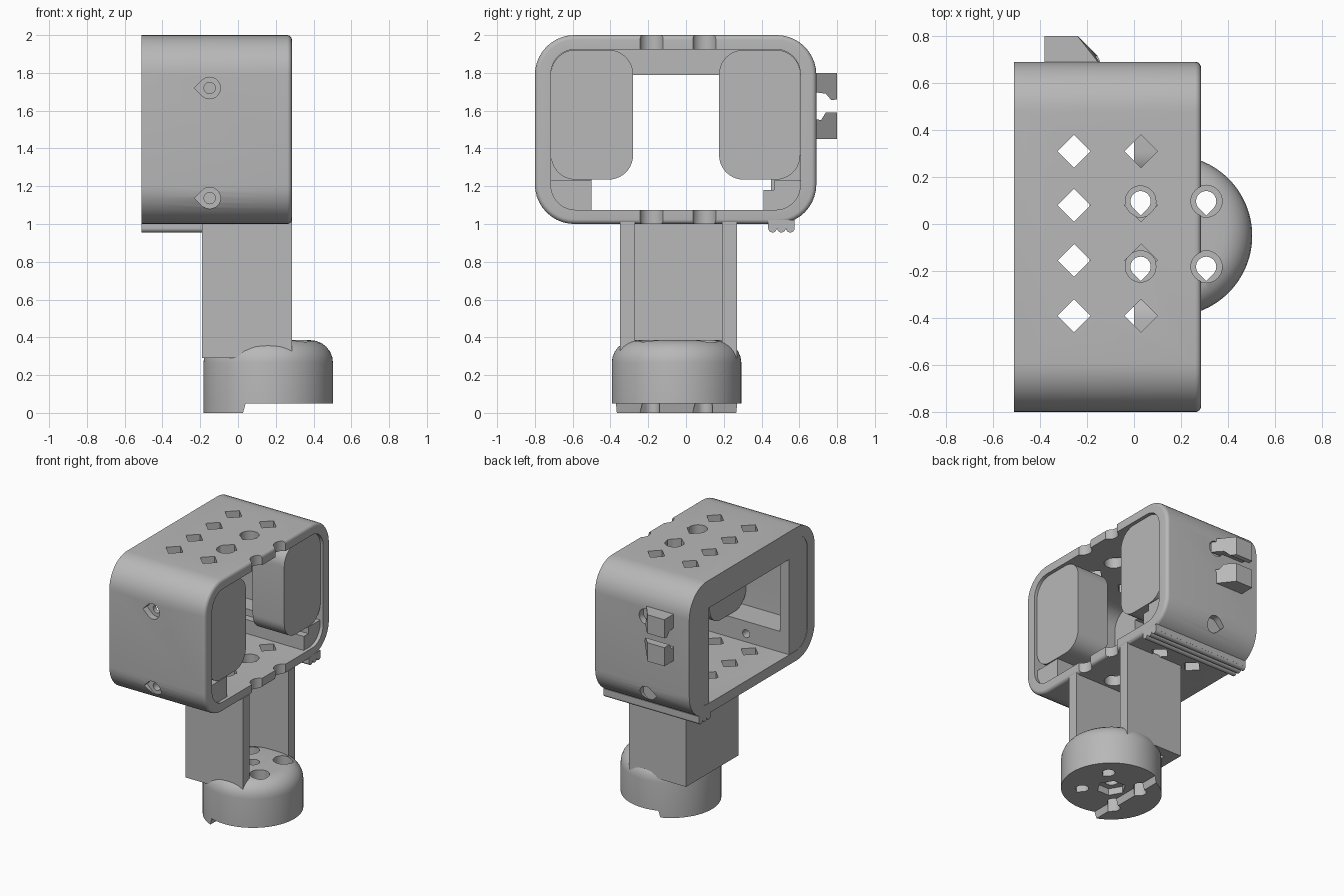
import bpy, bmesh
from math import sin, cos, pi, radians

if "Cube" in bpy.data.objects:
    bpy.data.objects.remove(bpy.data.objects["Cube"])

grey = bpy.data.materials.new("plain grey")
grey.use_nodes = True
colour = (0.48, 0.48, 0.48, 1)
grey.diffuse_color = colour
grey.node_tree.nodes["Principled BSDF"].inputs["Base Color"].default_value = colour


def prism(name, outline, lo, hi, axis="x", round_ends=(0, 0)):
    """Extrude a 2D outline along an axis, with optional rounding of each end."""
    place = {"x": lambda a, b, t: (t, a, b),
             "y": lambda a, b, t: (a, t, b),
             "z": lambda a, b, t: (a, b, t)}[axis]
    bm = bmesh.new()
    rings = [[bm.verts.new(place(a, b, t)) for a, b in outline] for t in (lo, hi)]
    caps = [bm.faces.new(ring) for ring in rings]
    n = len(outline)
    for i in range(n):
        j = (i + 1) % n
        bm.faces.new((rings[0][i], rings[0][j], rings[1][j], rings[1][i]))
    for edges, size in zip([list(c.edges) for c in caps], round_ends):
        if size:
            bmesh.ops.bevel(bm, geom=edges, offset=size, segments=6, profile=0.5,
                            affect="EDGES", clamp_overlap=True)
    bmesh.ops.recalc_face_normals(bm, faces=bm.faces)
    mesh = bpy.data.meshes.new(name)
    bm.to_mesh(mesh)
    bm.free()
    mesh.materials.append(grey)
    obj = bpy.data.objects.new(name, mesh)
    bpy.context.collection.objects.link(obj)
    return obj


def box(name, x, y, z):
    return prism(name, rect(*y, *z), *x)


def rect(a0, a1, b0, b1):
    return [(a0, b0), (a1, b0), (a1, b1), (a0, b1)]


def circle(a, b, r, n=32):
    return [(a + r * cos(2 * pi * i / n), b + r * sin(2 * pi * i / n)) for i in range(n)]


def teardrop(a, b, r, turn):
    """Circle with one side drawn out to a right-angled point."""
    pts = [(1.41 * r, 0)]
    pts += [(r * cos(t), r * sin(t)) for t in [pi / 4 + i * pi / 16 for i in range(25)]]
    c, s = cos(turn), sin(turn)
    return [(a + c * u - s * v, b + s * u + c * v) for u, v in pts]


def rounded(a0, a1, b0, b1, r, n=10):
    corners = [(a1 - r, b1 - r), (a0 + r, b1 - r), (a0 + r, b0 + r), (a1 - r, b0 + r)]
    return [(a + r * cos(pi / 2 * (q + i / n)), b + r * sin(pi / 2 * (q + i / n)))
            for q, (a, b) in enumerate(corners) for i in range(n + 1)]


def cut(target, cutters):
    for cutter in cutters:
        cutter.hide_render = True
        mod = target.modifiers.new("cut", "BOOLEAN")
        mod.operation, mod.solver, mod.object = "DIFFERENCE", "EXACT", cutter
    bpy.context.view_layer.update()
    deps = bpy.context.evaluated_depsgraph_get()
    mesh = bpy.data.meshes.new_from_object(target.evaluated_get(deps))
    target.modifiers.clear()
    target.data = mesh
    for cutter in cutters:
        bpy.data.objects.remove(cutter)


X0, X1 = -0.51, 0.285
parts = []

# Hollow frame with rounded rims
frame = prism("frame", rounded(-0.8, 0.69, 1, 2, 0.21), X0, X1, "x", (0.025, 0.025))
cutters = [prism("bore", rounded(-0.715, 0.605, 1.075, 1.925, 0.13), -1, 1)]
# Diamond vents and round screw holes through the roof and floor
for x in (-0.255, 0.03):
    for y in (0.31, 0.08, -0.155, -0.39):
        cutters.append(prism("vent", circle(x, y, 0.07, 4), 0.9, 2.1, "z"))
screw_spots = [(x, y) for x in (0.028, 0.307) for y in (0.097, -0.182)]
for x, y in screw_spots:
    cutters.append(prism("screw_hole", circle(x, y, 0.065), 0.9, 2.1, "z"))
# Pointed screw sockets in the front and back walls
for z in (1.72, 1.137):
    for lo, hi in ((-0.9, -0.75), (0.64, 0.75)):
        cutters.append(prism("socket", teardrop(-0.15, z, 0.057, pi), lo, hi, "y"))
    cutters.append(prism("pilot", circle(-0.15, z, 0.03), -0.9, -0.6, "y"))
cut(frame, cutters)
parts.append(frame)

# Thick corner blocks along the floor
front_block = prism("front_corner_block", rect(-0.73, -0.5, 1.06, 1.23), X0 + 0.03, X1 - 0.025)
cut(front_block, [prism("pilot", circle(-0.15, 1.137, 0.03), -0.9, -0.4, "y")])
latch_block = prism("back_corner_block", [(0.41, 1.06), (0.62, 1.06), (0.62, 1.23),
                    (0.465, 1.23), (0.465, 1.18), (0.41, 1.18)], X0 + 0.03, X1 - 0.025)
parts += [front_block, latch_block]

# Retaining lip around the right opening
lip = prism("retaining_lip", rounded(-0.74, 0.63, 1.06, 1.94, 0.14), X0 + 0.003, X0 + 0.08)
cut(lip, [box("lip_opening", (-1, 0), (-0.5, 0.45), (0.9, 1.79))])
parts.append(lip)

# Two rounded panels in the left opening
for name, y0, y1 in (("front_panel", -0.715, -0.28), ("back_panel", 0.175, 0.605)):
    parts.append(prism(name, rounded(y0, y1, 1.235, 1.922, 0.13), 0, 0.262))

# Hooked clips on the back wall, tapering toward the tip
upper = [(0.66, 1.8), (0.8, 1.8), (0.8, 1.66), (0.77, 1.655), (0.74, 1.69), (0.66, 1.7)]
lower = [(0.66, 1.45), (0.8, 1.45), (0.8, 1.59), (0.74, 1.59), (0.715, 1.55), (0.66, 1.56)]
for name, outline in (("upper_clip", upper), ("lower_clip", lower)):
    clip = prism(name, outline, -0.38, -0.13)
    for v in clip.data.vertices:
        if v.co.x > -0.2:
            v.co.x -= max(0, v.co.y - 0.69)
    parts.append(clip)

# Grip ridges under the floor
parts.append(box("ridge_base", (X0, X1), (0.435, 0.575), (0.975, 1.02)))
for i in range(3):
    parts.append(prism("grip_ridge", circle(0.458 + 0.047 * i, 0.978, 0.023, 16), X0, X1))

# Channel-shaped post, open on the left
channel = [(-0.19, -0.35), (X1, -0.35), (X1, -0.27), (-0.11, -0.27),
           (-0.11, 0.19), (X1, 0.19), (X1, 0.27), (-0.19, 0.27)]
parts.append(prism("post", channel, 0.29, 1.01, "z"))

# Round base with a stepped underside and screw holes
CX, CY = 0.16, -0.05
base = prism("round_base", circle(CX, CY, 0.343, 64), 0, 0.385, "z", (0.035, 0.12))
step = prism("step", [(0.0, -0.1), (1, -0.1), (1, 0.05), (0.04, 0.05)], -1, 1, "y")
cutters = [step, prism("centre_hole", circle(CX, CY, 0.045), -0.2, 0.6, "z"),
           prism("centre_recess", circle(CX, CY, 0.1, 6), -0.2, 0.1, "z")]
for x, y in screw_spots:
    cutters.append(prism("drop", teardrop(x, y, 0.043, -pi / 2), -0.2, 0.6, "z"))
    cutters.append(prism("counterbore", circle(x, y, 0.068), 0.3, 0.6, "z"))
cut(base, cutters)
parts.append(base)

# Smooth the curved walls, keep the corners sharp
bpy.ops.object.select_all(action="DESELECT")
for obj in parts:
    obj.select_set(True)
bpy.context.view_layer.objects.active = frame
bpy.ops.object.shade_smooth_by_angle(angle=radians(30))
